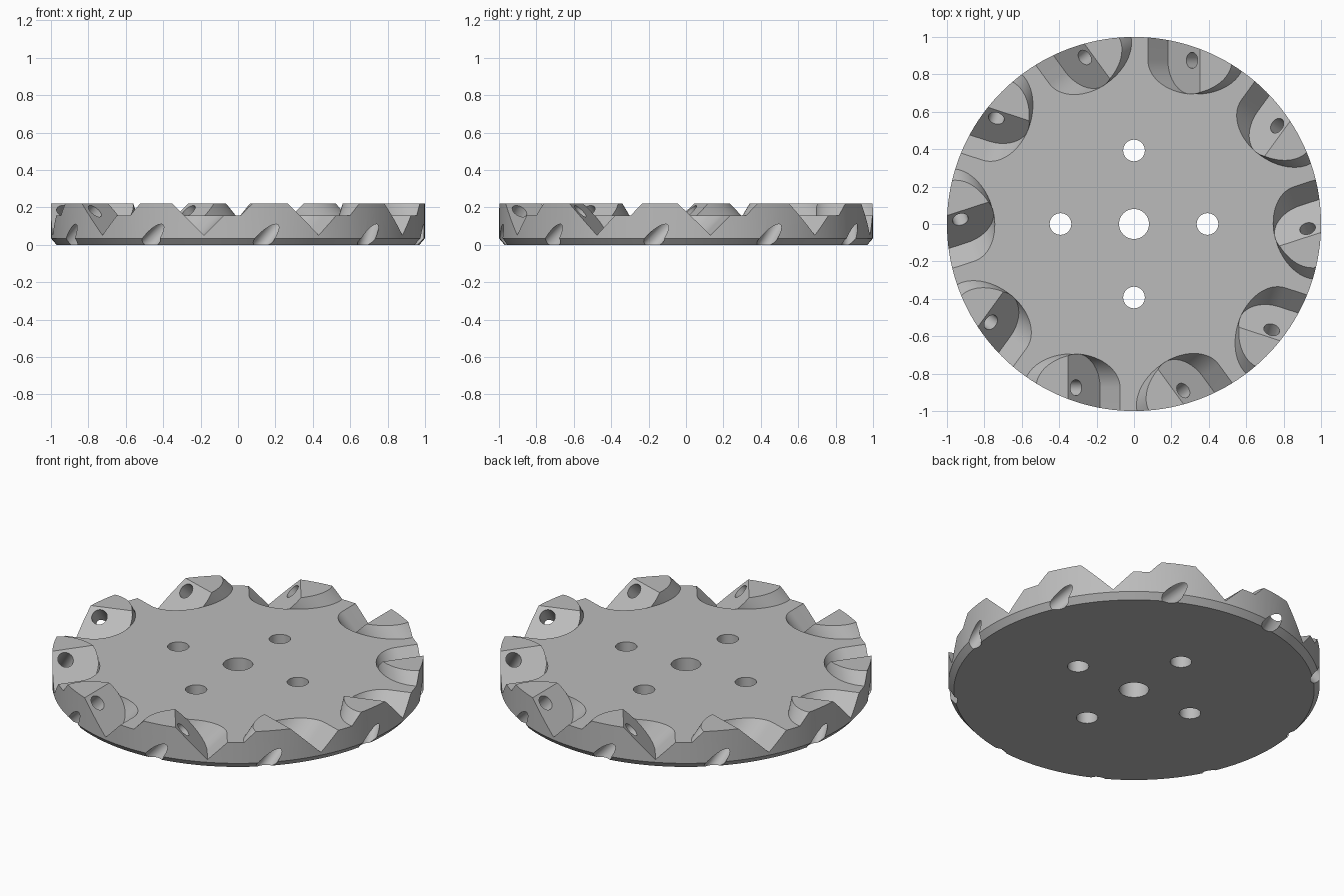
import bpy, bmesh, math
from mathutils import Matrix, Vector

if "Cube" in bpy.data.objects:
    bpy.data.objects.remove(bpy.data.objects["Cube"], do_unlink=True)

TEETH = 10
TOP, DECK = 0.222, 0.158          # tooth tip height, disc face height
SEAT_R, BORE_R = 0.181, 0.043     # insert seat and its screw bore

steel = bpy.data.materials.new("grey steel")
steel.use_nodes = True
grey = (0.5, 0.5, 0.5, 1)
steel.diffuse_color = grey
steel.node_tree.nodes["Principled BSDF"].inputs["Base Color"].default_value = grey


def finish(name, bm):
    bmesh.ops.recalc_face_normals(bm, faces=bm.faces)
    mesh = bpy.data.meshes.new(name)
    bm.to_mesh(mesh)
    bm.free()
    mesh.materials.append(steel)
    obj = bpy.data.objects.new(name, mesh)
    bpy.context.collection.objects.link(obj)
    return obj


def add_prism(bm, outline, low, high, matrix):
    """Extrude a 2D outline from low to high in the frame given by matrix."""
    base = [bm.verts.new(matrix @ Vector((x, y, low))) for x, y in outline]
    roof = [bm.verts.new(matrix @ Vector((x, y, high))) for x, y in outline]
    n = len(outline)
    bm.faces.new(base[::-1])
    bm.faces.new(roof)
    for i in range(n):
        j = (i + 1) % n
        bm.faces.new((base[i], base[j], roof[j], roof[i]))


def circle(r, n, cx=0, cy=0):
    return [(cx + r * math.cos(math.tau * i / n), cy + r * math.sin(math.tau * i / n))
            for i in range(n)]


def u_shape(r, n=32):
    """Round inner end, open straight sides running out past the rim."""
    arc = [(r * math.cos(math.pi * i / n), r * math.sin(math.pi * i / n))
           for i in range(n + 1)]
    return arc + [(-r, -0.3), (r, -0.3)]


def boolean(target, cutter):
    mod = target.modifiers.new("cut", "BOOLEAN")
    mod.operation = "DIFFERENCE"
    mod.solver = "EXACT"
    mod.object = cutter
    bpy.context.view_layer.objects.active = target
    bpy.ops.object.modifier_apply(modifier=mod.name)
    bpy.data.objects.remove(cutter, do_unlink=True)


def tooth_ring(name, outline, low, high):
    """One prism per tooth, square to the 45 degree insert seat."""
    seat = Matrix.Translation((-0.31, -0.875, 0.18)) @ Matrix.Rotation(math.radians(45), 4, "Y")
    bm = bmesh.new()
    for i in range(TEETH):
        spin = Matrix.Rotation(math.tau * i / TEETH, 4, "Z")
        add_prism(bm, outline, low, high, spin @ seat)
    return finish(name, bm)


# Disc blank at full height, with a chamfered bottom edge
SIDES = 160
bm = bmesh.new()
rings = [[bm.verts.new((x, y, z)) for x, y in circle(r, SIDES)]
         for r, z in ((0.97, 0), (1, 0.035), (1, TOP))]
bm.faces.new(rings[0][::-1])
bm.faces.new(rings[-1])
for a, b in zip(rings, rings[1:]):
    for i in range(SIDES):
        j = (i + 1) % SIDES
        bm.faces.new((a[i], a[j], b[j], b[i]))
body = finish("cutter_disc", bm)

# Lower the face everywhere except on the tooth bosses
bm = bmesh.new()
add_prism(bm, circle(1.4, 64), DECK, 0.45, Matrix())
facing = finish("facing_cut", bm)
boolean(facing, tooth_ring("boss_shapes", u_shape(SEAT_R), -0.4, 0.03))
boolean(body, facing)

# Chip pockets in front of each seat
boolean(body, tooth_ring("pocket_cut", u_shape(SEAT_R + 0.001), 0, 0.4))

# Slanted screw bores that break out at the bottom edge
boolean(body, tooth_ring("bore_cut", circle(BORE_R, 24), -0.4, 0.1))

# Centre bore and four mounting holes
bm = bmesh.new()
add_prism(bm, circle(0.08, 48), -0.1, 0.5, Matrix())
for i in range(4):
    add_prism(bm, circle(0.058, 36, 0.393), -0.1, 0.5,
              Matrix.Rotation(math.tau * i / 4, 4, "Z"))
boolean(body, finish("mounting_cut", bm))

# Smooth round walls, sharp machined edges
bpy.ops.object.select_all(action="DESELECT")
body.select_set(True)
bpy.context.view_layer.objects.active = body
bpy.ops.object.shade_smooth_by_angle(angle=math.radians(25))
